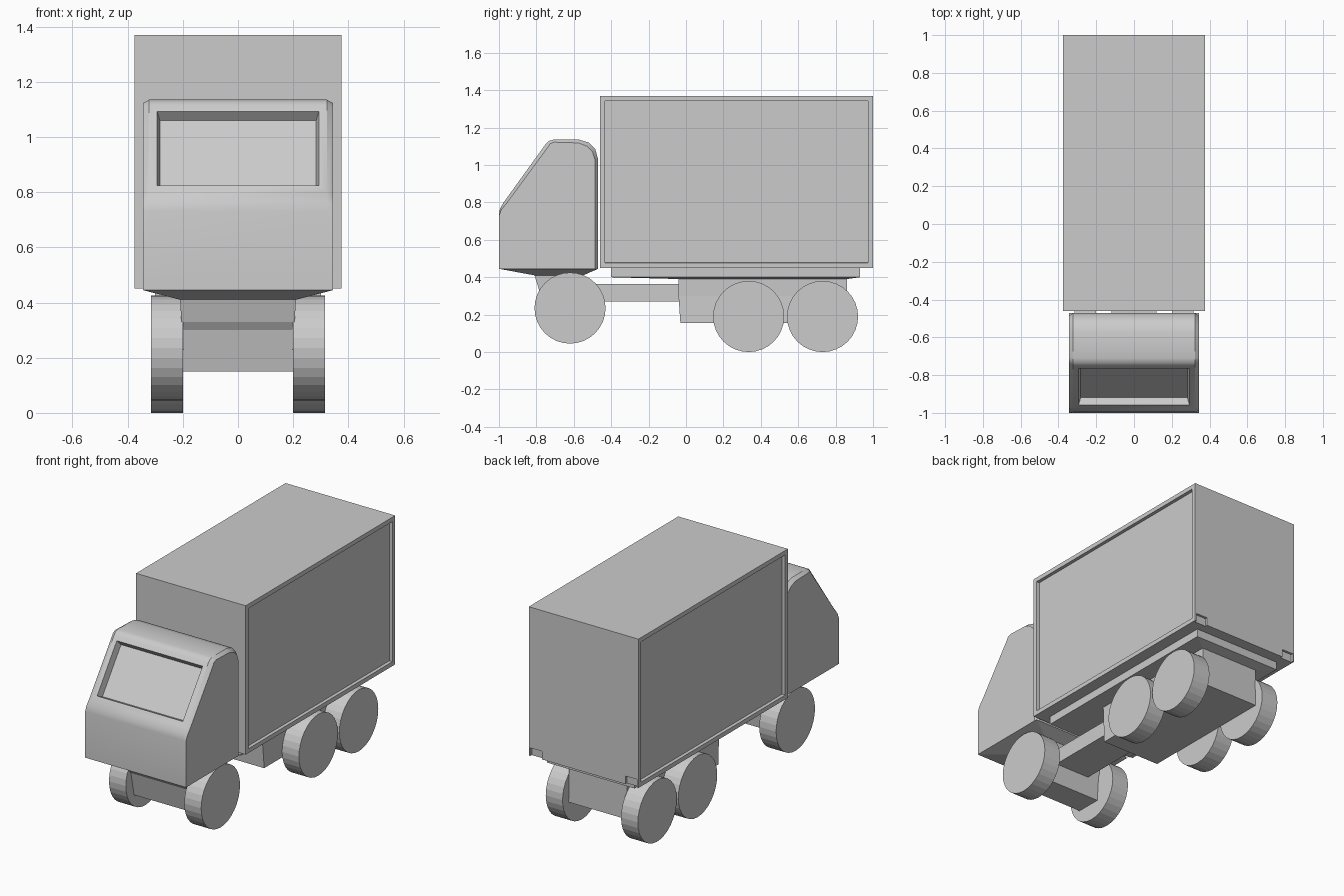
import bpy, bmesh, math
from mathutils import Vector

if "Cube" in bpy.data.objects:
    bpy.data.objects.remove(bpy.data.objects["Cube"])


def finish(name, bm):
    bmesh.ops.recalc_face_normals(bm, faces=bm.faces)
    mesh = bpy.data.meshes.new(name)
    bm.to_mesh(mesh)
    bm.free()
    ob = bpy.data.objects.new(name, mesh)
    bpy.context.collection.objects.link(ob)
    return ob


def loft(rings):
    """Closed skin through rings of equal point count, capped at both ends."""
    bm = bmesh.new()
    vs = [[bm.verts.new(p) for p in r] for r in rings]
    n = len(vs[0])
    for a, b in zip(vs, vs[1:]):
        for i in range(n):
            j = (i + 1) % n
            bm.faces.new((a[i], a[j], b[j], b[i]))
    bm.faces.new(vs[0])
    bm.faces.new(vs[-1])
    bmesh.ops.recalc_face_normals(bm, faces=bm.faces)
    return bm


def rect(hx, y0, y1, z, cx=0):
    return [(cx - hx, y0, z), (cx + hx, y0, z), (cx + hx, y1, z), (cx - hx, y1, z)]


def slab(hx, y0, y1, z0, z1, cx=0):
    return loft([rect(hx, y0, y1, z0, cx), rect(hx, y0, y1, z1, cx)])


def inset(bm, faces, thickness, depth=0):
    bmesh.ops.inset_individual(bm, faces=faces, thickness=thickness, depth=depth,
                               use_even_offset=True)


# Cargo box with recessed side panels
bm = slab(0.375, -0.46, 1.0, 0.45, 1.37)
sides = [f for f in bm.faces if abs(f.normal.x) > 0.9]
inset(bm, sides, 0.027)
inset(bm, sides, 0.001, -0.02)
cargo = finish("cargo_box", bm)

# Shallow tail light notches in the lower back corners
for side, cx in (("left", -0.325), ("right", 0.325)):
    cutter = finish(f"tail_light_cutter_{side}", slab(0.04, 0.985, 1.1, 0.4, 0.50, cx))
    cutter.hide_render = True
    cutter.hide_viewport = True
    cutter.display_type = 'WIRE'
    mod = cargo.modifiers.new(f"notch_{side}", 'BOOLEAN')
    mod.object = cutter
    mod.operation = 'DIFFERENCE'
    mod.solver = 'EXACT'

# Cab: side profile lofted across x, slimmer at the outer sides
outer = [(-1, .445), (-1, .73), (-.995, .765), (-.975, .80), (-.748, 1.115), (-.735, 1.128),
         (-.71, 1.135), (-.57, 1.135), (-.52, 1.12), (-.485, 1.085), (-.47, 1.03), (-.47, .445)]
inner = [(-1, .445), (-1, .73), (-.987, .762), (-.963, .79), (-.735, 1.10), (-.728, 1.113),
         (-.705, 1.122), (-.575, 1.118), (-.53, 1.10), (-.50, 1.07), (-.487, 1.03), (-.487, .445)]
bm = loft([[(x, y, z) for y, z in prof] for x, prof in
           ((-.345, inner), (-.322, outer), (.322, outer), (.345, inner))])

# Windscreen recess in the slanted front face
target = Vector((0, -.8615, .9575))
glass = min(bm.faces, key=lambda f: (f.calc_center_median() - target).length)
inset(bm, [glass], 0.029)
inset(bm, [glass], 0.010, -0.04)
cab = finish("cab", bm)
bpy.context.view_layer.objects.active = cab
cab.select_set(True)
bpy.ops.object.shade_smooth_by_angle(angle=math.radians(32))
cab.select_set(False)

# Tapered cab floor running down into the front axle housing
finish("cab_floor_and_front_axle", loft([
    rect(0.345, -1.0, -0.47, 0.445), rect(0.21, -0.81, -0.55, 0.41),
    rect(0.205, -0.785, -0.55, 0.33), rect(0.197, -0.765, -0.555, 0.30),
    rect(0.20, -0.73, -0.57, 0.15)]))

# Chassis beam joining the axles
finish("chassis_beam", slab(0.12, -0.60, 0.0, 0.27, 0.365))

# Subframe under the cargo box, tapering to the rear axle housing
finish("subframe", loft([
    rect(0.30, -0.40, 0.93, 0.45), rect(0.30, -0.40, 0.93, 0.40),
    rect(0.20, -0.03, 0.86, 0.39)]))
finish("rear_axle_housing", loft([
    rect(0.20, -0.04, 0.86, 0.39), rect(0.197, -0.04, 0.86, 0.30),
    rect(0.20, -0.03, 0.86, 0.155)]))

# Six wheels
R = 0.19
for label, y, z in (("front", -0.62, 0.235), ("middle", 0.335, R), ("rear", 0.73, R)):
    for side, sx in (("left", -1), ("right", 1)):
        rings = [[(sx * x, y + R * math.cos(i * math.tau / 32), z + R * math.sin(i * math.tau / 32))
                  for i in range(32)] for x in (0.20, 0.315)]
        finish(f"{label}_wheel_{side}", loft(rings))
